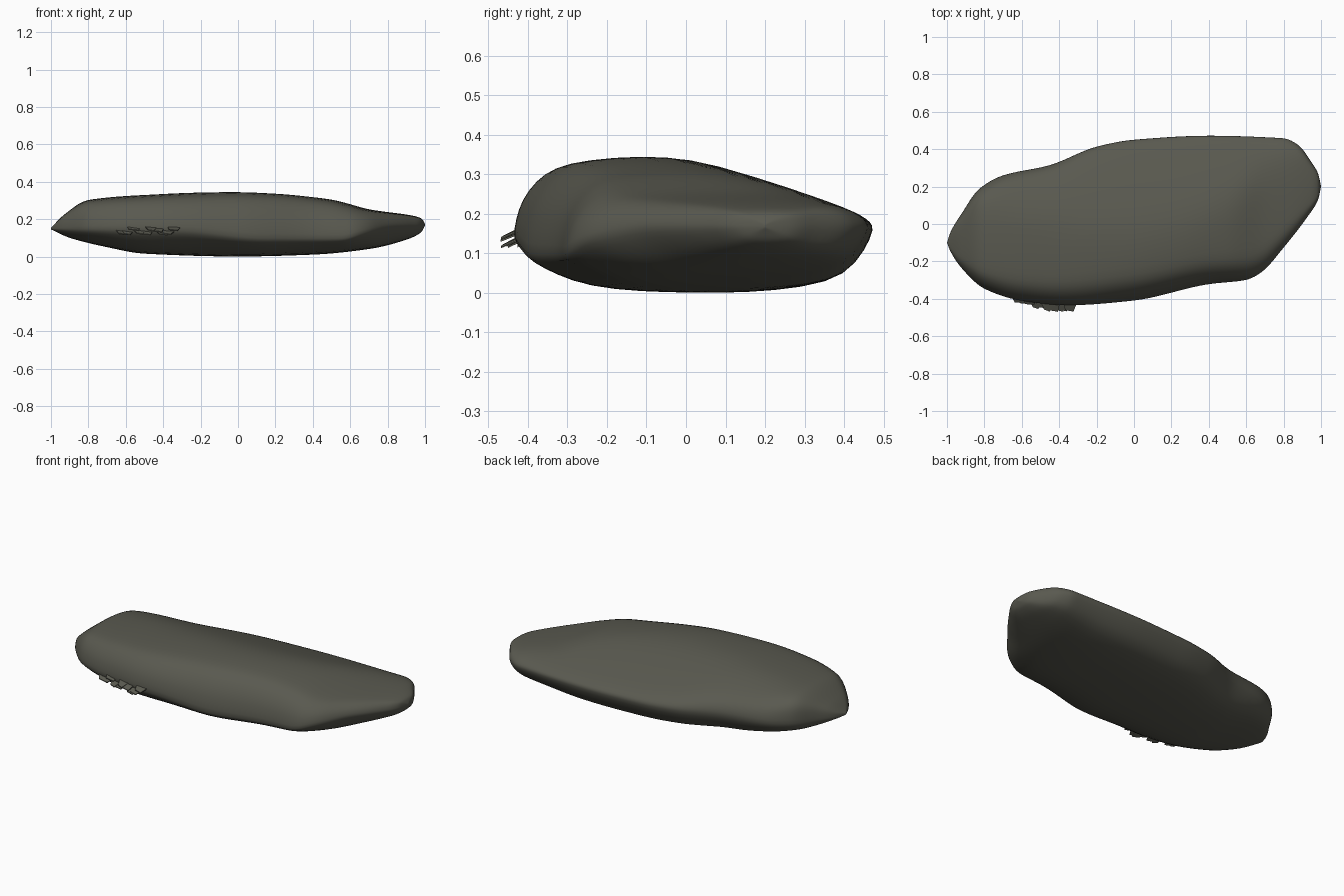
import bpy
import bmesh
import math
import random
from mathutils import Vector

default_cube = bpy.data.objects.get("Cube")
if default_cube:
    bpy.data.objects.remove(default_cube, do_unlink=True)


def make_material(name, colour):
    material = bpy.data.materials.new(name)
    material.use_nodes = True
    material.diffuse_color = colour
    material.node_tree.nodes["Principled BSDF"].inputs["Base Color"].default_value = colour
    return material


def add_object(name, mesh_builder, material):
    bmesh.ops.recalc_face_normals(mesh_builder, faces=mesh_builder.faces)
    mesh = bpy.data.meshes.new(name)
    mesh_builder.to_mesh(mesh)
    mesh_builder.free()
    mesh.materials.append(material)
    result = bpy.data.objects.new(name, mesh)
    bpy.context.collection.objects.link(result)
    return result


def smooth_curve(points):
    """Return a function that passes smoothly through the points without overshoot."""
    slopes = [(right[1] - left[1]) / (right[0] - left[0])
              for left, right in zip(points, points[1:])]
    tangents = [slopes[0]]
    for before, after in zip(slopes, slopes[1:]):
        product = before * after
        tangents.append(2 * product / (before + after) if product > 0 else 0)
    tangents.append(slopes[-1])

    def evaluate(position):
        index = 0
        while index < len(slopes) - 1 and position > points[index + 1][0]:
            index += 1
        start, end = points[index], points[index + 1]
        width = end[0] - start[0]
        t = min(max((position - start[0]) / width, 0), 1)
        ease = t * t * (3 - 2 * t)
        bend_in = t * (1 - t) * (1 - t) * width * tangents[index]
        bend_out = t * t * (t - 1) * width * tangents[index + 1]
        return start[1] + (end[1] - start[1]) * ease + bend_in + bend_out

    return evaluate


# Outline seen from above
back_edge = smooth_curve([(-1, -.1), (-.98, -.04), (-.92, .06), (-.83, .19), (-.7, .265),
                          (-.45, .32), (-.2, .42), (0, .457), (.4, .478), (.8, .463),
                          (.88, .425), (.95, .33), (.985, .27), (1, .2)])
front_edge = smooth_curve([(-1, -.1), (-.98, -.15), (-.92, -.24), (-.8, -.35), (-.6, -.415),
                           (-.35, -.44), (0, -.415), (.4, -.327), (.6, -.305), (.68, -.265),
                           (.8, -.13), (.93, .04), (.985, .13), (1, .2)])

# Heights along the length of the stone, with a front rim that dips to a low ledge
crown = smooth_curve([(-1, .15), (-.93, .22), (-.8, .3), (-.5, .328), (0, .35), (.2, .342),
                      (.5, .305), (.7, .25), (.95, .212), (.985, .197), (1, .17)])
belly = smooth_curve([(-1, .145), (-.9, .1), (-.7, .05), (-.5, .015), (0, 0),
                      (.4, .01), (.7, .04), (.9, .09), (.98, .13), (1, .165)])
front_rim = smooth_curve([(-1, .147), (-.3, .135), (.15, .09), (.55, .09), (.7, .135),
                          (.83, .165), (1, .168)])
back_rim = smooth_curve([(-1, .147), (0, .16), (1, .168)])


def top_height(x, y):
    """The top is crowned and its back half slopes down in one plane."""
    slope = .343 - .3 * y
    gap = crown(x) - slope
    return (crown(x) + slope - math.sqrt(gap * gap + .0002)) / 2 + .004


# Cross-section: steep at the front, blunt at the back, flat below
section = [(0, 0), (.012, .25), (.03, .48), (.075, .72), (.13, .87), (.2, .93), (.35, .98),
           (.5, 1), (.65, 1), (.8, .95), (.9, .86), (.96, .66), (.985, .38), (1, 0),
           (.97, -.35), (.91, -.76), (.8, -.92), (.65, -1), (.5, -1), (.35, -.98),
           (.2, -.87), (.1, -.58), (.03, -.24)]

# Main stone body, lofted from end to end
stone_colour = make_material("dark olive grey", (.1, .1, .079, 1))
body = bmesh.new()
steps = 72
rings = []
for step in range(1, steps):
    x = -math.cos(math.pi * step / steps)
    front, back = front_edge(x), back_edge(x)
    ring = []
    for across, rise in section:
        y = front + across * (back - front)
        rim = front_rim(x) + across * (back_rim(x) - front_rim(x))
        target = top_height(x, y) if rise > 0 else belly(x)
        ring.append(body.verts.new((x, y, rim + abs(rise) * (target - rim))))
    rings.append(ring)

count = len(section)
for ring, following in zip(rings, rings[1:]):
    for i in range(count):
        j = (i + 1) % count
        body.faces.new((ring[i], following[i], following[j], ring[j]))
for x, ring in ((-1, rings[0]), (1, rings[-1])):
    tip = body.verts.new((x, front_edge(x), front_rim(x)))
    for i in range(count):
        body.faces.new((tip, ring[i], ring[(i + 1) % count]))
for face in body.faces:
    face.smooth = True
stone = add_object("flat_stone", body, stone_colour)
subdivision = stone.modifiers.new("rounding", "SUBSURF")
subdivision.levels = subdivision.render_levels = 1

# Ragged stone flakes along the front rim
random.seed(4)
flakes = bmesh.new()
flake_count = 10
for index in range(flake_count):
    x = -.62 + .28 * index / (flake_count - 1)
    edge = front_edge(x)
    z = random.uniform(.115, .145)
    reach = random.uniform(.015, .04) if x > -.55 else .01
    corners = [Vector((x - .04, edge + .03, z + .03)),
               Vector((x + .04, edge + .03, z + .025)),
               Vector((x + random.uniform(.01, .03), edge - reach, z)),
               Vector((x - random.uniform(.01, .03), edge - reach * .7, z + .005))]
    top = [flakes.verts.new(corner) for corner in corners]
    bottom = [flakes.verts.new(corner - Vector((0, 0, .005))) for corner in corners]
    flakes.faces.new(top)
    flakes.faces.new(bottom[::-1])
    for i in range(4):
        j = (i + 1) % 4
        flakes.faces.new((top[i], bottom[i], bottom[j], top[j]))
add_object("rim_flakes", flakes, stone_colour)
